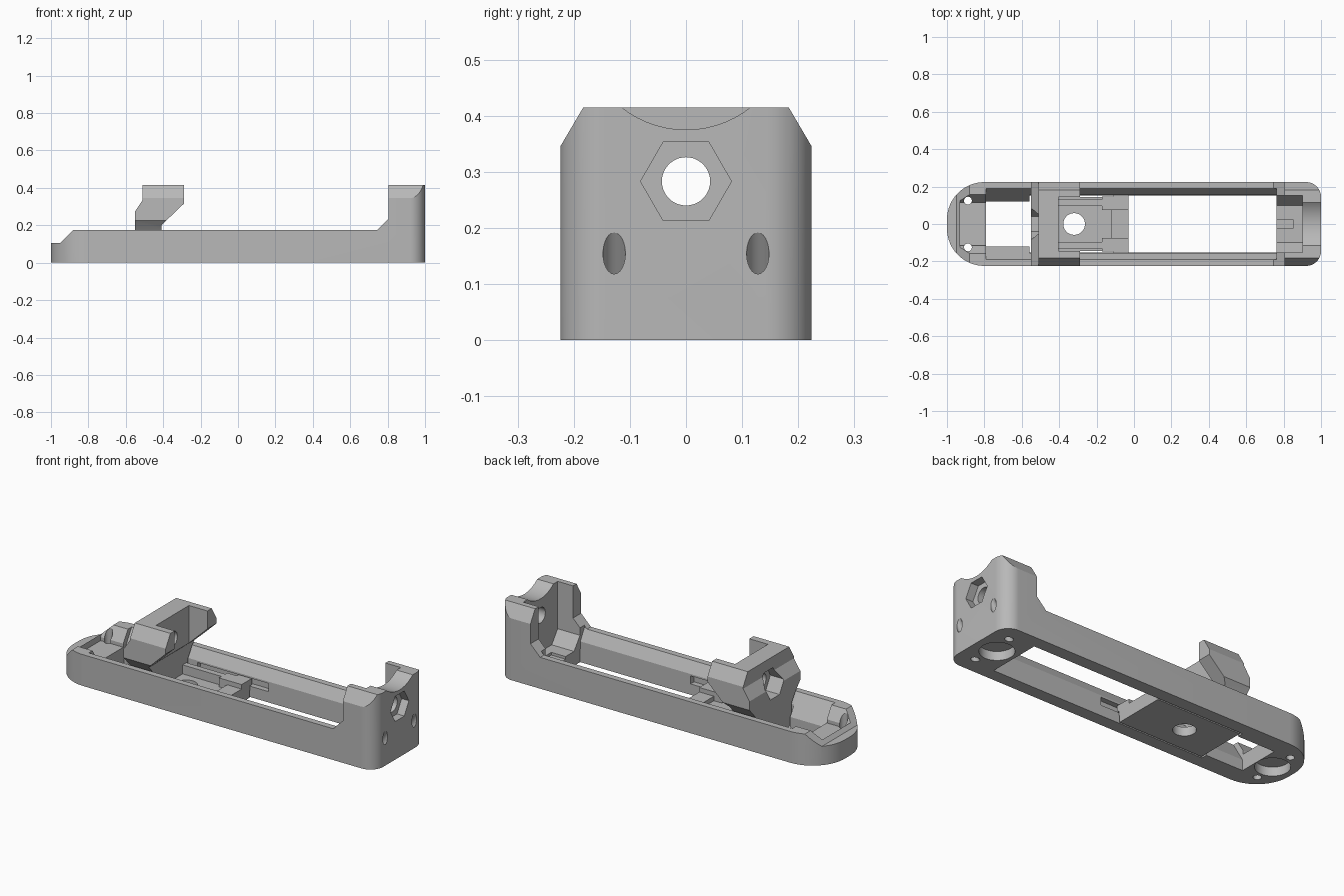
import bpy, bmesh, math
from mathutils import Vector, Matrix

if "Cube" in bpy.data.objects:
    bpy.data.objects.remove(bpy.data.objects["Cube"])

grey = bpy.data.materials.new("light_grey")
grey.use_nodes = True
COLOR = (0.48, 0.48, 0.48, 1)
grey.diffuse_color = COLOR
grey.node_tree.nodes["Principled BSDF"].inputs["Base Color"].default_value = COLOR


def add_object(name, bm):
    bmesh.ops.recalc_face_normals(bm, faces=bm.faces)
    mesh = bpy.data.meshes.new(name)
    bm.to_mesh(mesh)
    bm.free()
    mesh.materials.append(grey)
    obj = bpy.data.objects.new(name, mesh)
    bpy.context.collection.objects.link(obj)
    return obj


def prism(name, points, axis, lo, hi):
    """Extrude a 2D profile along an axis (profile is yz, xz or xy)."""
    place = {"x": lambda a, b, t: (t, a, b),
             "y": lambda a, b, t: (a, t, b),
             "z": lambda a, b, t: (a, b, t)}[axis]
    bm = bmesh.new()
    rings = [[bm.verts.new(place(a, b, t)) for a, b in points] for t in (lo, hi)]
    bm.faces.new(rings[0])
    bm.faces.new(rings[1])
    n = len(points)
    for i in range(n):
        j = (i + 1) % n
        bm.faces.new((rings[0][i], rings[0][j], rings[1][j], rings[1][i]))
    return add_object(name, bm)


def mirrored(half):
    """Close a right-hand half profile with its mirror image."""
    return half + [(-a, b) for a, b in reversed(half)]


def box(name, x, y, z):
    return prism(name, [(x[0], y[0]), (x[1], y[0]), (x[1], y[1]), (x[0], y[1])], "z", *z)


def rod(start, end, radius, sides=40):
    """Cylinder between two points."""
    start, end = Vector(start), Vector(end)
    bm = bmesh.new()
    turn = (end - start).to_track_quat("Z", "Y").to_matrix().to_4x4()
    bmesh.ops.create_cone(bm, cap_ends=True, segments=sides, radius1=radius, radius2=radius,
                          depth=(end - start).length,
                          matrix=Matrix.Translation((start + end) / 2) @ turn)
    return add_object("cutter", bm)


def hexagon(x0, x1):
    pts = [(0.081 * math.cos(i * math.pi / 3), 0.283 + 0.081 * math.sin(i * math.pi / 3))
           for i in range(6)]
    return prism("cutter", pts, "x", x0, x1)


def combine(obj, helpers, operation):
    """Apply booleans and delete the helper solids."""
    for helper in helpers:
        mod = obj.modifiers.new("boolean", "BOOLEAN")
        mod.operation, mod.object, mod.solver = operation, helper, "EXACT"
        graph = bpy.context.evaluated_depsgraph_get()
        mesh = bpy.data.meshes.new_from_object(obj.evaluated_get(graph))
        obj.modifiers.clear()
        obj.data = mesh
        bpy.data.objects.remove(helper)


def finish(obj):
    for poly in obj.data.polygons:
        poly.use_smooth = True
    obj.data.set_sharp_from_angle(angle=math.radians(25))


def corner(cx, cy, r, start):
    return [(cx + r * math.cos(math.radians(start + a)), cy + r * math.sin(math.radians(start + a)))
            for a in range(0, 91, 6)]


# Frame body: plan outline, side profile and end profile intersected
W = 0.224
outline = (corner(0.92, W - 0.08, 0.08, 0) + corner(-0.8, W - 0.2, 0.2, 90)
           + corner(-0.8, 0.2 - W, 0.2, 180) + corner(0.92, 0.08 - W, 0.08, 270))
frame = prism("frame", outline, "z", 0, 0.415)
side = [(-1.1, -0.1), (1.1, -0.1), (1.1, 0.5), (0.805, 0.5), (0.805, 0.235), (0.745, 0.175),
        (-0.88, 0.175), (-0.95, 0.105), (-1.1, 0.105)]
end = mirrored([(0.3, -0.1), (0.3, 0.216), (0.183, 0.415), (0.124, 0.515)])
combine(frame, [prism("cutter", side, "y", -0.4, 0.4),
                prism("cutter", end, "x", -1.2, 1.2)], "INTERSECT")

# Openings between the rails, tower pocket, saddle and nut recess
wide = mirrored([(0.152, -0.1), (0.155, 0.115), (0.19, 0.176), (0.19, 0.3)])
narrow = mirrored([(0.12, -0.1), (0.12, 0.06), (0.19, 0.176), (0.19, 0.3)])
ramp = mirrored([(0.115, 0.09), (0.115, 0.11), (0.16, 0.18), (0.16, 0.3)])
pocket = mirrored([(0.1, 0.08), (0.152, 0.15), (0.152, 0.6)])
saddle = [(0.185 * math.cos(i * math.pi / 32), 0.56 + 0.185 * math.sin(i * math.pi / 32))
          for i in range(64)]
cuts = [prism("cutter", wide, "x", -0.56, 0.762),
        prism("cutter", narrow, "x", -0.79, -0.55),
        prism("cutter", ramp, "x", -0.93, -0.78),
        prism("cutter", pocket, "x", 0.75, 0.9),
        prism("cutter", saddle, "x", 0.7, 1.1),
        box("cutter", (0.75, 0.85), (-0.025, 0.025), (0.065, 0.2)),
        rod((0.8, 0, 0.283), (1.1, 0, 0.283), 0.043),
        hexagon(0.955, 1.1)]
# Magnet recesses, screw holes and rail slots
for x in (-0.88, 0.87):
    cuts.append(rod((x, 0, -0.1), (x, 0, 0.05), 0.088))
for s in (-1, 1):
    cuts.append(rod((-0.888, s * 0.125, -0.1), (-0.888, s * 0.125, 0.3), 0.021, 24))
    cuts.append(rod((1.1, s * 0.128, 0.31), (0.83, s * 0.128, -0.109), 0.02, 24))
    cuts.append(box("cutter", (-0.36, 0.08), sorted((s * 0.12, s * 0.185)), (0.06, 0.105)))
combine(frame, cuts, "DIFFERENCE")
finish(frame)

# Sliding jaw
jaw_side = [(-0.55, 0), (-0.41, 0), (-0.41, 0.2), (-0.29, 0.315), (-0.29, 0.415),
            (-0.51, 0.415), (-0.51, 0.335), (-0.55, 0.275)]
jaw_end = mirrored([(0.145, -0.1), (0.145, 0.12), (0.18, 0.176), (W, 0.225), (W, 0.345),
                    (0.183, 0.415), (0.124, 0.515)])
jaw = prism("sliding_jaw", jaw_side, "y", -0.3, 0.3)
combine(jaw, [prism("cutter", jaw_end, "x", -0.7, -0.1)], "INTERSECT")
jaw_pocket = mirrored([(0.1, 0.1), (0.145, 0.18), (0.145, 0.6)])
combine(jaw, [prism("cutter", jaw_pocket, "x", -0.405, -0.1),
              rod((-0.7, 0, 0.283), (-0.2, 0, 0.283), 0.043),
              hexagon(-0.7, -0.465)], "DIFFERENCE")
finish(jaw)

# Slider base plate with its elongated screw hole
plate = box("slider_plate", (-0.55, -0.03), (-0.145, 0.145), (0, 0.05))
combine(plate, [rod((-0.32, 0, -0.1), (-0.32, 0, 0.2), 0.058)], "DIFFERENCE")
finish(plate)

# Slider side ribs, end blocks and the tongues that ride in the slots
for label, s in (("left", 1), ("right", -1)):
    for part, x, y, z in (("rib", (-0.41, -0.17), (0.097, 0.13), (0.04, 0.1)),
                          ("end_block", (-0.17, -0.03), (0.075, 0.148), (0.04, 0.1)),
                          ("tongue", (-0.11, -0.03), (0.14, 0.165), (0.065, 0.1))):
        box(f"slider_{part}_{label}", x, sorted((s * y[0], s * y[1])), z)
box("slider_catch", (-0.12, -0.03), (-0.08, 0.08), (0.04, 0.075))
